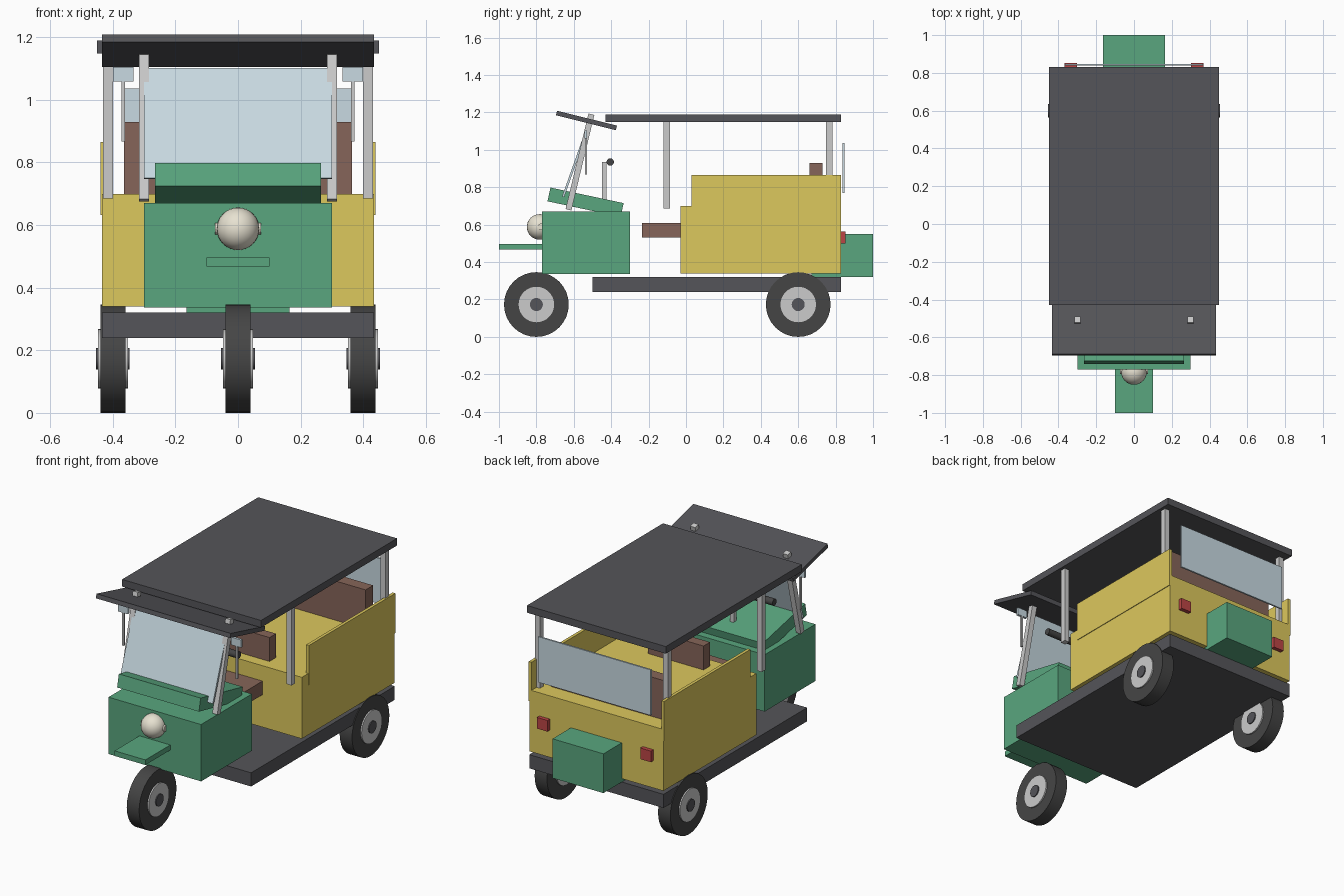
import bpy, math
from mathutils import Matrix

if "Cube" in bpy.data.objects:
    bpy.data.objects.remove(bpy.data.objects["Cube"])

def mat(name, c):
    m = bpy.data.materials.new(name)
    m.diffuse_color = (*c, 1)
    m.use_nodes = True
    m.node_tree.nodes["Principled BSDF"].inputs["Base Color"].default_value = m.diffuse_color
    return m

GREEN = mat("green_paint", (0.10, 0.38, 0.21))
YELLOW = mat("yellow_paint", (0.72, 0.58, 0.11))
DARK = mat("dark_grey", (0.09, 0.09, 0.10))
RUBBER = mat("rubber", (0.06, 0.06, 0.06))
METAL = mat("metal", (0.55, 0.55, 0.55))
GLASS = mat("glass", (0.58, 0.70, 0.76))
BROWN = mat("brown_seat", (0.24, 0.13, 0.10))
RED = mat("red_lamp", (0.50, 0.06, 0.06))
CREAM = mat("cream_lamp", (0.80, 0.76, 0.64))

def box(name, size, loc, m, tilt=0):
    bpy.ops.mesh.primitive_cube_add(size=1, location=loc)
    o = bpy.context.object
    o.name = name
    o.data.transform(Matrix.Diagonal((*size, 1)))
    o.rotation_euler.x = math.radians(tilt)
    o.data.materials.append(m)
    return o

def span(name, x, y, z, m):
    """Box from its (min, max) range on each axis."""
    r = (x, y, z)
    return box(name, [b - a for a, b in r], [(a + b) / 2 for a, b in r], m)

def cyl_x(name, r, length, loc, m, n=32):
    """Cylinder lying along x."""
    bpy.ops.mesh.primitive_cylinder_add(vertices=n, radius=r, depth=length,
                                        location=loc, rotation=(0, math.pi / 2, 0))
    o = bpy.context.object
    o.name = name
    o.data.materials.append(m)
    bpy.ops.object.shade_smooth_by_angle()
    return o

# Wheels: tyre, rim and cap
for name, x, y in (("front", 0, -0.80), ("rear_left", -0.40, 0.60), ("rear_right", 0.40, 0.60)):
    c = (x, y, 0.173)
    cyl_x(name + "_tyre", 0.173, 0.08, c, RUBBER)
    cyl_x(name + "_rim", 0.095, 0.096, c, METAL)
    cyl_x(name + "_hub_cap", 0.035, 0.108, c, DARK, 20)

# Floor, passenger body and engine box
span("floor", (-0.435, 0.435), (-0.50, 0.83), (0.24, 0.32), DARK)
span("passenger_body", (-0.435, 0.435), (-0.03, 0.83), (0.34, 0.70), YELLOW)
span("engine_box", (-0.165, 0.165), (0.67, 1.0), (0.32, 0.55), GREEN)

# Front body, cowl, fender and headlight
span("front_body", (-0.30, 0.30), (-0.77, -0.30), (0.337, 0.67), GREEN)
box("cowl", (0.53, 0.40, 0.075), (0, -0.537, 0.72), GREEN, -12)
span("front_fender", (-0.10, 0.10), (-1.0, -0.70), (0.467, 0.497), GREEN)
bpy.ops.mesh.primitive_uv_sphere_add(segments=24, ring_count=16, radius=0.068,
                                     location=(0, -0.783, 0.588))
head = bpy.context.object
head.name = "headlight"
head.data.materials.append(CREAM)
bpy.ops.object.shade_smooth()
cyl_x("headlight_pivot", 0.018, 0.148, (0, -0.775, 0.588), CREAM, 12)

# Seats
span("driver_seat", (-0.18, 0.18), (-0.235, -0.02), (0.53, 0.61), BROWN)
span("driver_backrest", (-0.18, 0.18), (0.035, 0.095), (0.68, 0.84), BROWN)
span("passenger_backrest", (-0.365, 0.365), (0.66, 0.73), (0.68, 0.93), BROWN)

# Roof, visor and windows
span("roof", (-0.45, 0.45), (-0.43, 0.83), (1.148, 1.19), DARK)
box("visor", (0.87, 0.33, 0.025), (0, -0.532, 1.157), DARK, -14)
box("windshield", (0.60, 0.012, 0.372), (0, -0.595, 0.924), GLASS, -19.5)
span("rear_window", (-0.365, 0.365), (0.838, 0.848), (0.77, 1.037), GLASS)

# Steering
box("steering_stem", (0.026, 0.026, 0.24), (0, -0.437, 0.815), METAL)
cyl_x("handlebar", 0.02, 0.58, (0, -0.405, 0.935), RUBBER, 16)

# Parts repeated on both sides
for side, s in (("left", -1), ("right", 1)):
    box(side + "_side_panel", (0.018, 0.80, 0.232), (s * 0.43, 0.43, 0.749), YELLOW)
    box(side + "_mid_post", (0.032, 0.034, 0.475), (s * 0.415, -0.103, 0.923), METAL)
    box(side + "_rear_post", (0.032, 0.034, 0.475), (s * 0.415, 0.765, 0.923), METAL)
    box(side + "_windshield_post", (0.032, 0.032, 0.525), (s * 0.30, -0.567, 0.935), METAL, -13.5)
    box(side + "_mirror_stalk", (0.012, 0.012, 0.20), (s * 0.367, -0.535, 0.967), METAL)
    box(side + "_mirror", (0.065, 0.014, 0.045), (s * 0.367, -0.535, 1.082), GLASS)
    box(side + "_tail_lamp", (0.068, 0.03, 0.065), (s * 0.335, 0.838, 0.532), RED)
